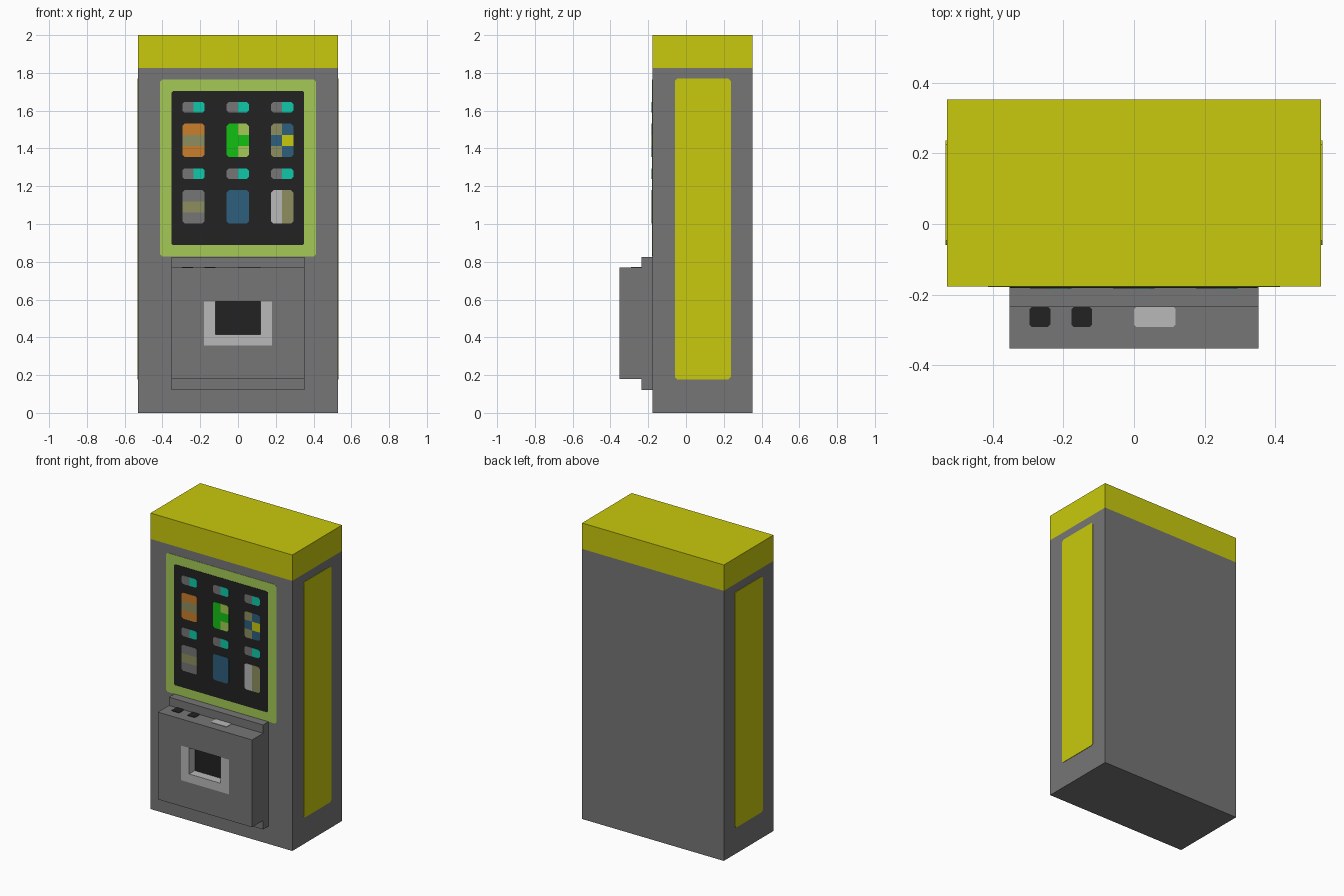
import bpy, bmesh
from mathutils import Vector

if "Cube" in bpy.data.objects:
    bpy.data.objects.remove(bpy.data.objects["Cube"])

# ---- colours (sRGB 0-255 converted to linear) ----
def linear(c):
    c /= 255
    return c / 12.92 if c <= 0.04045 else ((c + 0.055) / 1.055) ** 2.4

PALETTE = {
    "grey": (118, 118, 118), "yellow": (201, 201, 14), "lime": (165, 202, 86),
    "black": (34, 34, 34), "light_grey": (184, 184, 184), "teal": (16, 200, 170),
    "orange": (202, 126, 44), "green": (18, 192, 18), "olive": (141, 141, 96),
    "blue": (45, 95, 125),
}
MATS = {}
for key, rgb in PALETTE.items():
    MATS[key] = bpy.data.materials.new(key)
    MATS[key].diffuse_color = [linear(c) for c in rgb] + [1]

# ---- helpers ----
def finish(name, bm, colours):
    bmesh.ops.recalc_face_normals(bm, faces=bm.faces[:])
    me = bpy.data.meshes.new(name)
    bm.to_mesh(me)
    bm.free()
    for c in colours:
        me.materials.append(MATS[c])
    ob = bpy.data.objects.new(name, me)
    bpy.context.collection.objects.link(ob)
    return ob

def box_mesh(lo, hi):
    bm = bmesh.new()
    bmesh.ops.create_cube(bm, size=1)
    lo, hi = Vector(lo), Vector(hi)
    for v in bm.verts:
        v.co = (lo + hi) / 2 + v.co * (hi - lo)
    return bm

def box(name, lo, hi, colour):
    return finish(name, box_mesh(lo, hi), [colour])

def cut(bm, axis, pos):
    no = Vector((0, 0, 0))
    no[axis] = 1
    bmesh.ops.bisect_plane(bm, geom=bm.verts[:] + bm.edges[:] + bm.faces[:],
                           plane_co=no * pos, plane_no=no)

def panel(name, u, v, rows, place, lift, chamfer=0.012):
    """Thin plate with clipped corners; rows = grid of colours, top row first."""
    (u0, u1), (v0, v1), k = u, v, chamfer
    pts = [(u0 + k, v0), (u1 - k, v0), (u1, v0 + k), (u1, v1 - k),
           (u1 - k, v1), (u0 + k, v1), (u0, v1 - k), (u0, v0 + k)]
    bm = bmesh.new()
    face = bm.faces.new([bm.verts.new((a, b, 0)) for a, b in pts])
    top = bmesh.ops.extrude_face_region(bm, geom=[face])["geom"]
    for w in top:
        if isinstance(w, bmesh.types.BMVert):
            w.co.z = lift
    nr, nc = len(rows), len(rows[0])
    for i in range(1, nc):
        cut(bm, 0, u0 + (u1 - u0) * i / nc)
    for i in range(1, nr):
        cut(bm, 1, v0 + (v1 - v0) * i / nr)
    colours = sorted({c for r in rows for c in r})
    for f in bm.faces:
        c = f.calc_center_bounds()
        col = min(nc - 1, int((c.x - u0) / (u1 - u0) * nc))
        row = min(nr - 1, int((v1 - c.y) / (v1 - v0) * nr))
        f.material_index = colours.index(rows[row][col])
    for w in bm.verts:
        w.co = place(*w.co)
    return finish(name, bm, colours)

FRONT, BACK, STEP, NOSE = -0.177, 0.353, -0.235, -0.353
on_front = lambda a, b, n: Vector((a, FRONT - n, b))

# ---- cabinet and cap ----
box("cabinet", (-0.53, FRONT, 0), (0.53, BACK, 1.825), "grey")
box("top_cap", (-0.53, FRONT, 1.825), (0.53, BACK, 2), "yellow")

# ---- side stripes ----
for side, s in (("right", 1), ("left", -1)):
    panel(side + "_side_panel", (-0.059, 0.237), (0.177, 1.77), [["yellow"]],
          lambda a, b, n: Vector((s * (0.53 + n), a, b)), 0.003)

# ---- display window ----
panel("display_frame", (-0.413, 0.413), (0.827, 1.766), [["lime"]], on_front, 0.002)
panel("display_glass", (-0.352, 0.35), (0.888, 1.704), [["black"]], on_front, 0.004, 0.008)

# ---- goods and their buttons ----
GOODS = [
    [[["orange"], ["olive"], ["orange"]],
     [["green", "lime"], ["green", "green"], ["green", "lime"]],
     [["olive", "blue"], ["blue", "yellow"], ["olive", "blue"]]],
    [[["grey"], ["olive"], ["grey"]],
     [["blue"]],
     [["light_grey", "olive"]]],
]
for r, goods_row in enumerate(GOODS):
    for c, grid in enumerate(goods_row):
        u = (-0.295 + 0.235 * c, -0.177 + 0.235 * c)
        z = 1.355 - 0.352 * r
        panel(f"item_{r}_{c}", u, (z, z + 0.176), grid, on_front, 0.006)
        panel(f"button_{r}_{c}", u, (z + 0.234, z + 0.292), [["grey", "teal"]],
              on_front, 0.006)

# ---- lower counter: stepped back plate and front block with recessed tray ----
box("counter_back", (-0.352, STEP, 0.12), (0.352, FRONT, 0.826), "grey")

bm = box_mesh((-0.352, NOSE, 0.18), (0.352, STEP, 0.77))
for x in (-0.18, -0.118, 0.118, 0.18):
    cut(bm, 0, x)
for z in (0.356, 0.414, 0.59):
    cut(bm, 2, z)
def in_rect(f, x, z0, z1):
    p = f.calc_center_median()
    return abs(p.x) < x and z0 < p.z < z1 and p.y < NOSE + 0.061
for f in bm.faces:
    f.material_index = 1 if in_rect(f, 0.18, 0.356, 0.59) else 0
hole = [f for f in bm.faces if in_rect(f, 0.118, 0.414, 0.59)]
walls = bmesh.ops.inset_region(bm, faces=hole, thickness=0, depth=0)["faces"]
for f in walls:
    f.material_index = 1
for f in hole:
    f.material_index = 2
    for v in f.verts:
        v.co.y = NOSE + 0.06
finish("counter_front", bm, ["grey", "light_grey", "black"])

# ---- coin slots and card plate on the counter top ----
on_counter = lambda a, b, n: Vector((a, b, 0.77 + n))
for name, u, colour in (("coin_slot_a", (-0.296, -0.237), "black"),
                        ("coin_slot_b", (-0.177, -0.119), "black"),
                        ("card_plate", (0, 0.118), "light_grey")):
    panel(name, u, (-0.291, STEP), [[colour]], on_counter, 0.003, 0.006)

for m in bpy.data.materials:
    if m.users and not m.is_grease_pencil:
        m.use_nodes = True
        m.node_tree.nodes["Principled BSDF"].inputs["Base Color"].default_value = m.diffuse_color
